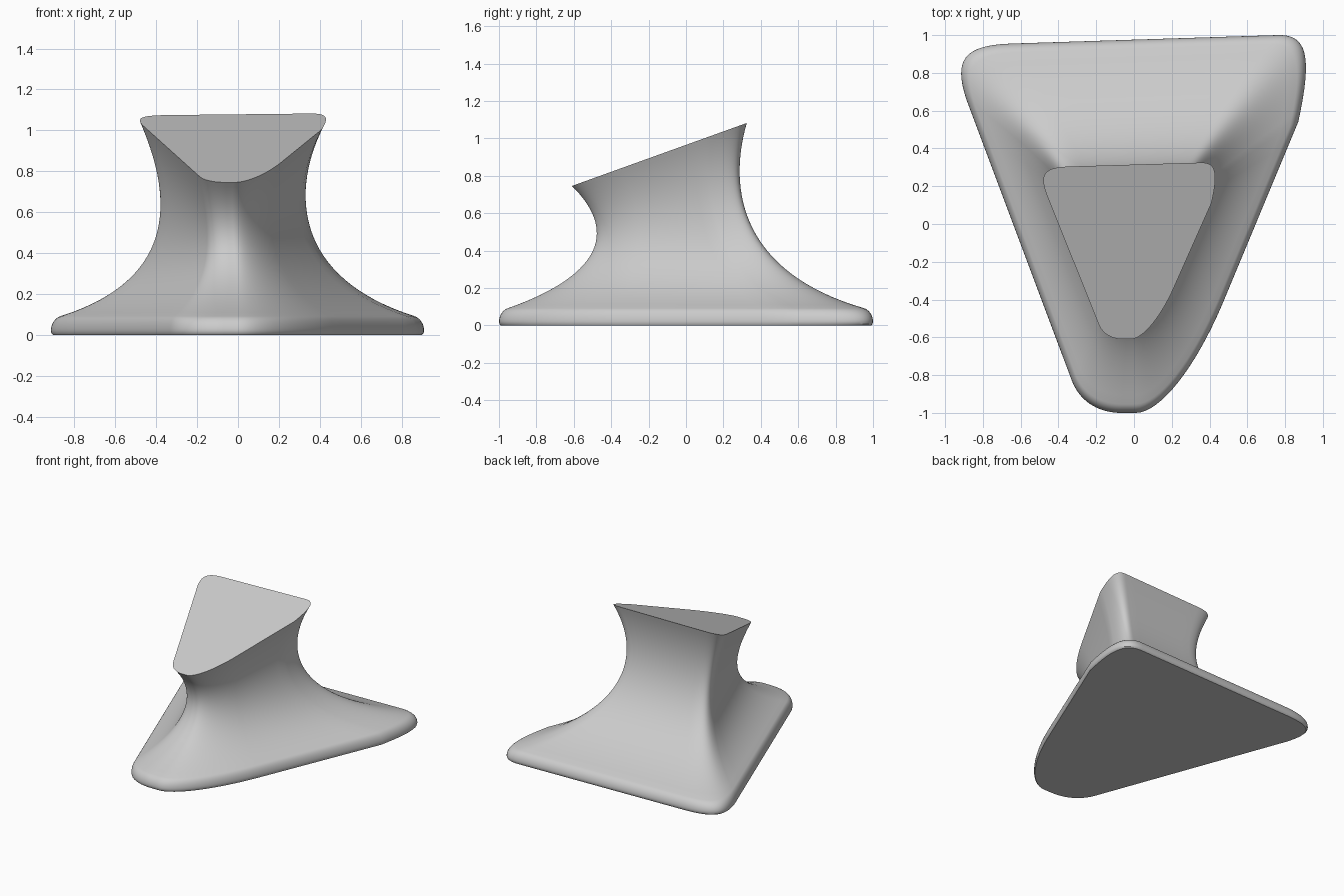
import bpy
import bmesh
import math
from mathutils import Vector

cube = bpy.data.objects.get("Cube")
if cube:
    bpy.data.objects.remove(cube, do_unlink=True)

CORNER_STEPS, EDGE_STEPS, WALL_STEPS = 16, 8, 32


def bezier(a, b, c, d, t):
    s = 1 - t
    return a * s**3 + b * (3 * s * s * t) + c * (3 * s * t * t) + d * t**3


# Rounded triangle plan: each corner is start, apex, end, fullness
corners = [
    ((-0.89, 0.66), (-0.98, 0.94), (-0.66, 0.953), 0.75),
    ((0.74, 0.998), (0.95, 1.005), (0.85, 0.54), 0.75),
    ((0.45, -0.43), (0.21, -0.995), (0.0, -1.0), 0.6),
    ((-0.09, -1.0), (-0.28, -0.99), (-0.34, -0.82), 0.65),
]
plan = []
for i, (start, apex, end, full) in enumerate(corners):
    s, a, e = Vector(start), Vector(apex), Vector(end)
    for k in range(CORNER_STEPS + 1):
        plan.append(bezier(s, s.lerp(a, full), e.lerp(a, full), e, k / CORNER_STEPS))
    following = Vector(corners[(i + 1) % len(corners)][0])
    for k in range(1, EDGE_STEPS):
        plan.append(e.lerp(following, k / EDGE_STEPS))

# Normalise the plan so that it can be fitted to any bounds
low = [min(p[i] for p in plan) for i in (0, 1)]
high = [max(p[i] for p in plan) for i in (0, 1)]
unit = [[(p[i] - low[i]) / (high[i] - low[i]) for i in (0, 1)] for p in plan]


def ring(x0, x1, y0, y1, z, tilt=0.0):
    points = []
    for u, v in unit:
        y = y0 + v * (y1 - y0)
        points.append(Vector((x0 + u * (x1 - x0), y, z + tilt * y)))
    return points


def foot_ring(inset, z):
    return ring(-0.915 + inset, 0.91 - inset, -1 + inset, 1 - inset, z)


# Rounded rim of the foot
rings = [foot_ring(0.01, 0.0), foot_ring(0.003, 0.007), foot_ring(0.0, 0.02)]
for k in range(1, 9):
    angle = math.radians(72) * k / 8
    rings.append(foot_ring(0.068 * (1 - math.cos(angle)), 0.02 + 0.075 * math.sin(angle)))

# Flared waist rising to the tilted top
shoulder = rings[-1]
lower = ring(-0.27, 0.27, -0.42, 0.30, 0.28)
upper = ring(-0.33, 0.25, -0.38, 0.22, 0.647, 0.333)
top = ring(-0.48, 0.43, -0.61, 0.325, 0.965, 0.36)
for k in range(1, WALL_STEPS + 1):
    rings.append([bezier(*p, k / WALL_STEPS) for p in zip(shoulder, lower, upper, top)])

# Skin the rings and cap both ends
bm = bmesh.new()
loops = [[bm.verts.new(p) for p in r] for r in rings]
count = len(plan)
for a, b in zip(loops, loops[1:]):
    for i in range(count):
        j = (i + 1) % count
        bm.faces.new((a[i], a[j], b[j], b[i]))
bm.faces.new(loops[0])
bm.faces.new(loops[-1])
bmesh.ops.recalc_face_normals(bm, faces=bm.faces)
mesh = bpy.data.meshes.new("flared_pedestal")
bm.to_mesh(mesh)
bm.free()

# Plain grey finish
grey = bpy.data.materials.new("light_grey")
grey.use_nodes = True
colour = (0.6, 0.6, 0.6, 1.0)
grey.diffuse_color = colour
grey.node_tree.nodes["Principled BSDF"].inputs["Base Color"].default_value = colour
mesh.materials.append(grey)

pedestal = bpy.data.objects.new("flared_pedestal", mesh)
bpy.context.collection.objects.link(pedestal)
bpy.ops.object.select_all(action="DESELECT")
pedestal.select_set(True)
bpy.context.view_layer.objects.active = pedestal
bpy.ops.object.shade_smooth_by_angle(angle=math.radians(35))
